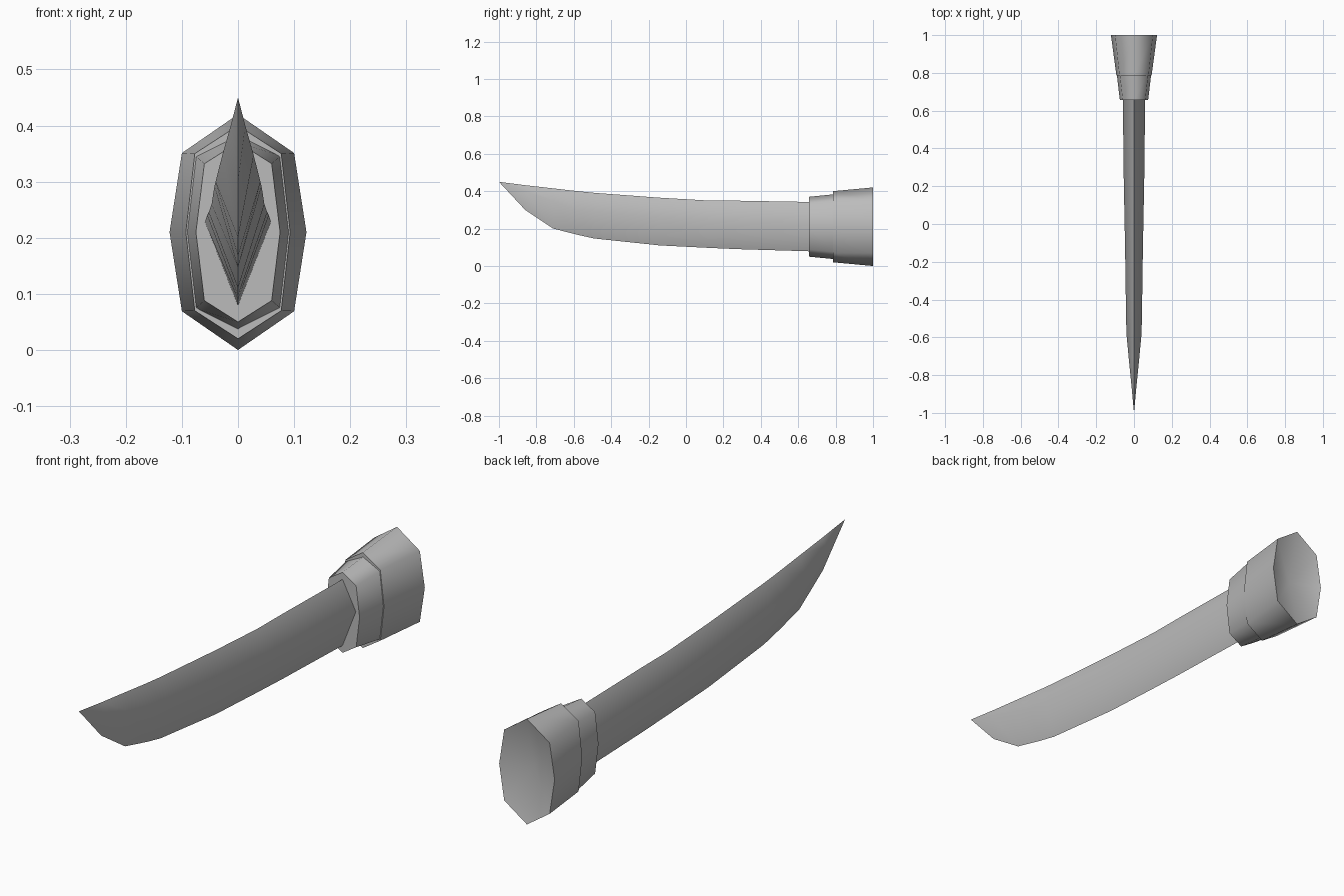
import bpy, bmesh, math

cube = bpy.data.objects.get("Cube")
if cube:
    bpy.data.objects.remove(cube, do_unlink=True)

grey = bpy.data.materials.new("plain grey")
grey.use_nodes = True
GREY = (0.5, 0.5, 0.5, 1)
grey.diffuse_color = GREY
grey.node_tree.nodes["Principled BSDF"].inputs["Base Color"].default_value = GREY


def loft(name, rings, start_tip=None, end_tip=None):
    """Skin a row of equal rings; each end gets a flat cap or a fan to a tip."""
    bm = bmesh.new()
    rows = [[bm.verts.new(p) for p in ring] for ring in rings]
    n = len(rows[0])
    for a, b in zip(rows, rows[1:]):
        for i in range(n):
            j = (i + 1) % n
            bm.faces.new((a[i], a[j], b[j], b[i]))
    for row, tip in ((rows[0], start_tip), (rows[-1], end_tip)):
        if tip is None:
            bm.faces.new(row)
        else:
            v = bm.verts.new(tip)
            for i in range(n):
                bm.faces.new((row[i], row[(i + 1) % n], v))
    bmesh.ops.recalc_face_normals(bm, faces=bm.faces)
    mesh = bpy.data.meshes.new(name)
    bm.to_mesh(mesh)
    bm.free()
    mesh.materials.append(grey)
    obj = bpy.data.objects.new(name, mesh)
    bpy.context.collection.objects.link(obj)
    bpy.ops.object.select_all(action='DESELECT')
    obj.select_set(True)
    bpy.context.view_layer.objects.active = obj
    bpy.ops.object.shade_smooth_by_angle(angle=math.radians(75))
    return obj


def diamond(y, top, ridge, bottom, w):
    return [(0, y, top), (w, y, ridge), (0, y, bottom), (-w, y, ridge)]


MID_Z = 0.21


def octagon(y, half_height, corner_height, corner_width, half_width):
    """Tall eight-sided ring with a point at top and bottom."""
    h, c, a, b = half_height, corner_height, corner_width, half_width
    outline = [(0, h), (a, c), (b, 0), (a, -c), (0, -h), (-a, -c), (-b, 0), (-a, c)]
    return [(x, y, MID_Z + z) for x, z in outline]


# Curved blade: y, back edge, side ridge, cutting edge, half width
blade_sections = [
    (-0.86, 0.432, 0.40, 0.30, 0.013),
    (-0.71, 0.415, 0.347, 0.20, 0.028),
    (-0.58, 0.40, 0.30, 0.167, 0.04),
    (-0.49, 0.391, 0.292, 0.147, 0.042),
    (-0.14, 0.365, 0.26, 0.11, 0.047),
    (0.12, 0.35, 0.245, 0.097, 0.052),
    (0.28, 0.349, 0.24, 0.09, 0.055),
    (0.68, 0.342, 0.228, 0.078, 0.059),
]
loft("blade", [diamond(*s) for s in blade_sections], start_tip=(0, -1, 0.45))

# Narrow collar at the blade root
loft("collar", [octagon(0.657, 0.16, 0.122, 0.06, 0.075),
                octagon(0.80, 0.174, 0.136, 0.076, 0.092)])

# Flaring sleeve with a shallow dished end
loft("sleeve", [octagon(0.785, 0.19, 0.14, 0.077, 0.093),
                octagon(1.0, 0.21, 0.141, 0.10, 0.122)],
     end_tip=(0, 0.95, MID_Z))
